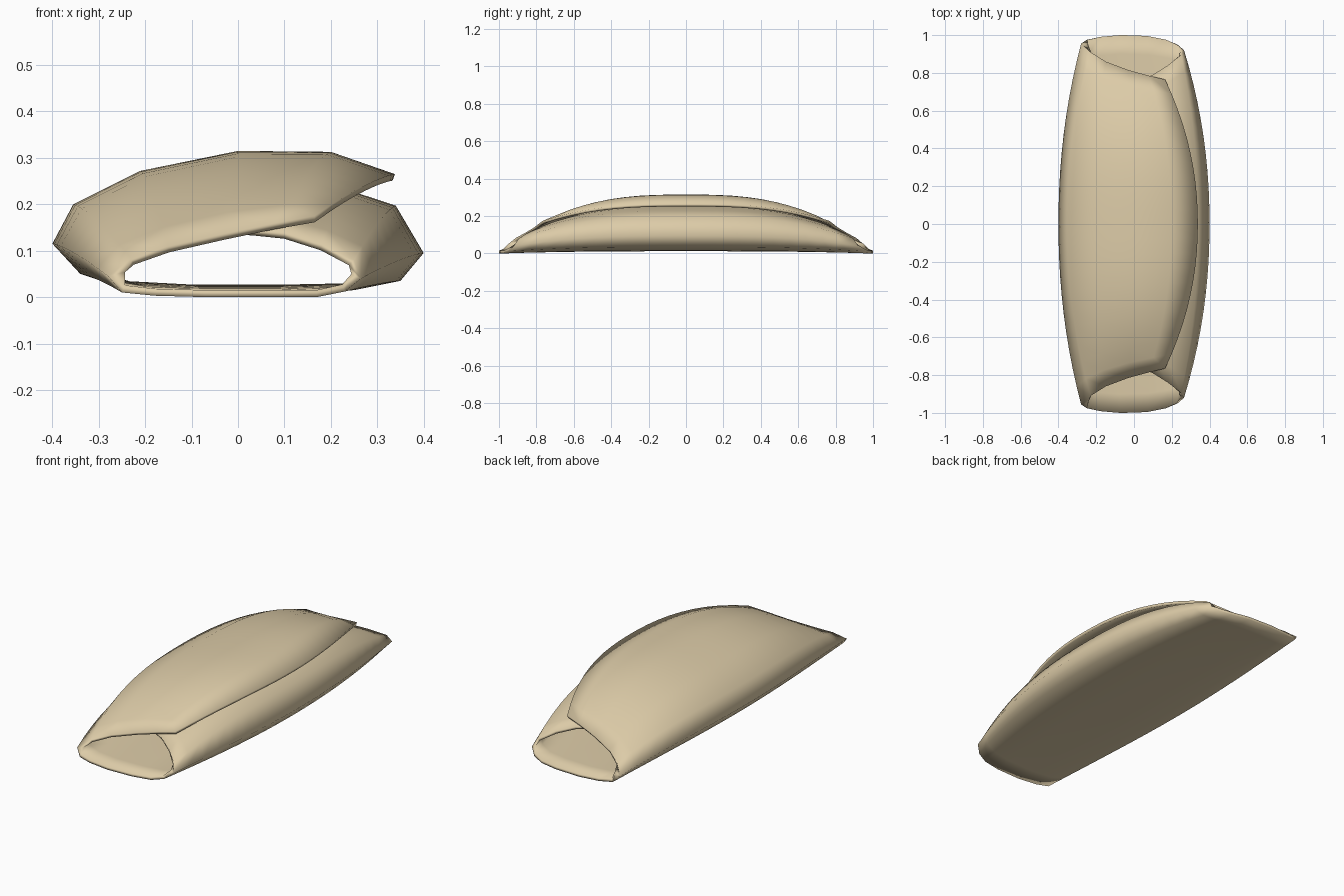
import bpy

if "Cube" in bpy.data.objects:
    bpy.data.objects.remove(bpy.data.objects["Cube"])

# Wrapped sheet: per point (middle x, middle z, end x, end y, end z),
# running from the outer flap edge, round the body, to the tucked inner edge
PROFILE = [
    (.338, .265, .165, .765, .175), (.20, .313, .08, .785, .160),
    (.00, .315, -.03, .815, .137), (-.21, .272, -.15, .86, .110),
    (-.355, .20, -.23, .91, .083), (-.40, .115, -.28, .955, .045),
    (-.34, .05, -.25, .975, .010), (-.25, .02, -.18, .99, .003),
    (-.10, .012, -.07, 1.0, .0), (.10, .012, .07, .995, .0),
    (.25, .015, .17, .975, .0), (.35, .035, .23, .95, .012),
    (.40, .095, .265, .92, .040), (.34, .197, .25, .895, .080),
    (.24, .23, .18, .84, .115), (.12, .25, .10, .79, .140),
    (.00, .262, .03, .76, .147), (-.15, .255, -.04, .74, .150),
]
ROWS = 20

verts, faces = [], []
for j in range(ROWS + 1):
    t = 2 * j / ROWS - 1
    fx, fz = abs(t) ** 2.1, abs(t) ** 2.8
    for cx, cz, ex, ey, ez in PROFILE:
        verts.append((cx + (ex - cx) * fx, ey * t, cz + (ez - cz) * fz))

n = len(PROFILE)
for j in range(ROWS):
    for i in range(n - 1):
        a = j * n + i
        faces.append((a, a + n, a + n + 1, a + 1))

mesh = bpy.data.meshes.new("wrap_sheet")
mesh.from_pydata(verts, [], faces)
mesh.update()
wrap = bpy.data.objects.new("wrap_sheet", mesh)
bpy.context.collection.objects.link(wrap)

# Dough colour
mat = bpy.data.materials.new("tan dough")
mat.diffuse_color = (.72, .60, .39, 1)
mat.use_nodes = True
mat.node_tree.nodes["Principled BSDF"].inputs["Base Color"].default_value = mat.diffuse_color
mesh.materials.append(mat)
for p in mesh.polygons:
    p.use_smooth = True

# Sheet thickness, grown inwards
solid = wrap.modifiers.new("thickness", 'SOLIDIFY')
solid.thickness = .015
solid.offset = -1
solid.use_even_offset = True
